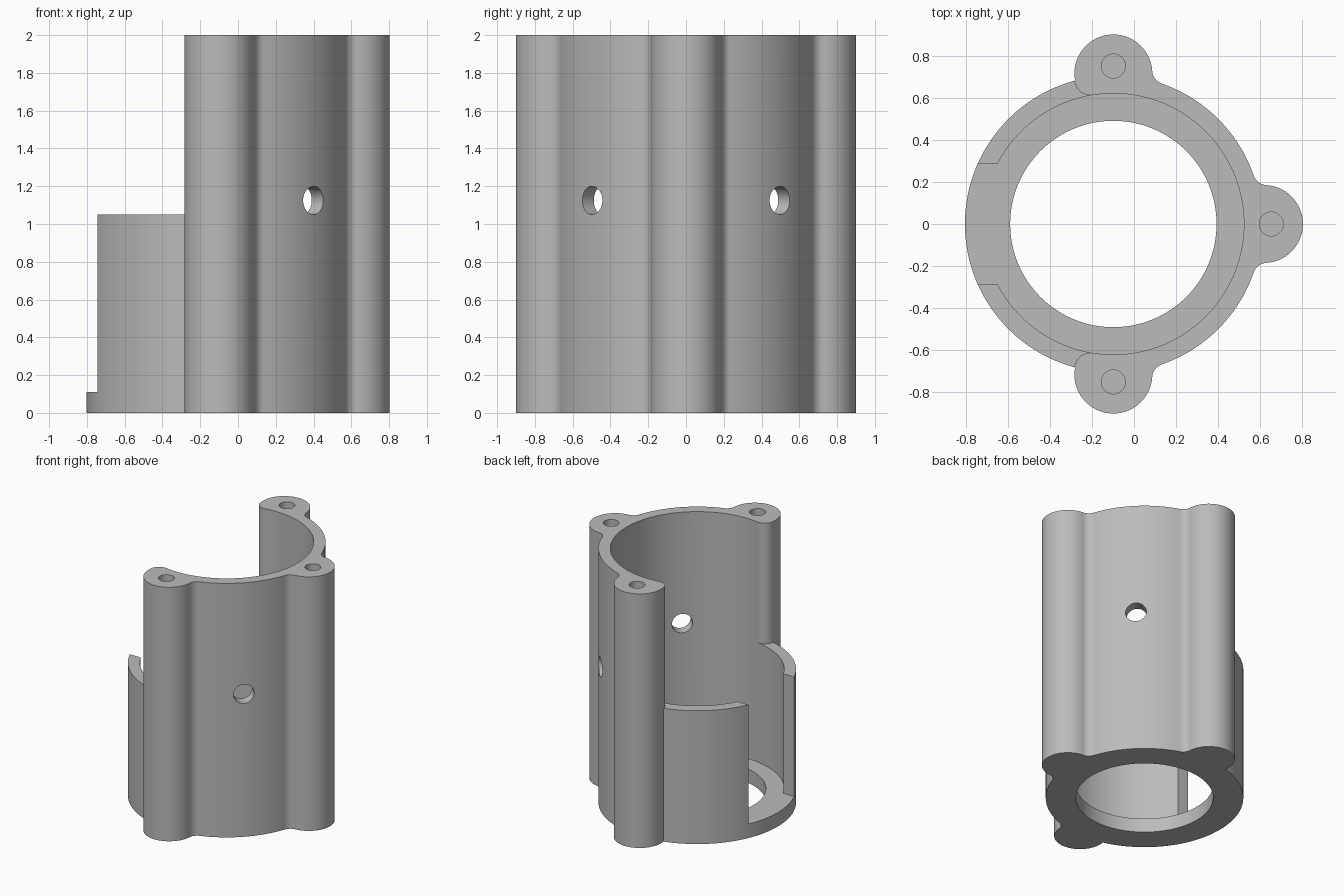
import bpy, bmesh
from math import sin, cos, acos, atan2, pi, radians
from mathutils import Vector

if "Cube" in bpy.data.objects:
    bpy.data.objects.remove(bpy.data.objects["Cube"], do_unlink=True)

CX = -0.098                      # tube axis
R_OUT, R_IN, R_FLOOR = 0.705, 0.62, 0.49
BOSS_D, BOSS_R, FILLET = 0.715, 0.185, 0.07
FLOOR_Z, STEP_Z, TOP_Z = 0.11, 1.05, 2.0

grey = bpy.data.materials.new("plain grey")
grey.use_nodes = True
colour = (0.5, 0.5, 0.5, 1)
grey.diffuse_color = colour
grey.node_tree.nodes["Principled BSDF"].inputs["Base Color"].default_value = colour


def arc(cx, cy, r, a0, a1, n):
    """Arc points, leaving out the end point."""
    return [(cx + r * cos(a0 + (a1 - a0) * i / n),
             cy + r * sin(a0 + (a1 - a0) * i / n)) for i in range(n)]


def prism(name, points, z0, z1):
    bm = bmesh.new()
    face = bm.faces.new([bm.verts.new((x + CX, y, z0)) for x, y in points])
    ext = bmesh.ops.extrude_face_region(bm, geom=[face])
    bmesh.ops.translate(bm, vec=(0, 0, z1 - z0),
                        verts=[v for v in ext["geom"] if isinstance(v, bmesh.types.BMVert)])
    bmesh.ops.recalc_face_normals(bm, faces=bm.faces)
    mesh = bpy.data.meshes.new(name)
    bm.to_mesh(mesh)
    bm.free()
    mesh.materials.append(grey)
    obj = bpy.data.objects.new(name, mesh)
    bpy.context.collection.objects.link(obj)
    return obj


def disc(r, n, x=0, y=0):
    return arc(x, y, r, 0, 2 * pi, n)


# Angles where the bosses blend into, or meet, the tube
fd = R_OUT + FILLET
phi = acos((fd**2 + BOSS_D**2 - (BOSS_R + FILLET)**2) / (2 * fd * BOSS_D))
beta = atan2(fd * sin(phi), fd * cos(phi) - BOSS_D)
theta = acos((R_OUT**2 + BOSS_D**2 - BOSS_R**2) / (2 * R_OUT * BOSS_D))
gamma = atan2(R_OUT * sin(theta), R_OUT * cos(theta) - BOSS_D)


def boss(t, a0, a1):
    return arc(BOSS_D * cos(t), BOSS_D * sin(t), BOSS_R, t + a0, t + a1, 40)


def fillet(t, side):
    ends = [t + side * beta + pi, t + side * phi + pi]
    if side < 0:
        ends.reverse()
    a = t + side * phi
    return arc(fd * cos(a), fd * sin(a), FILLET, ends[0], ends[1], 12)


def ring(a0, a1, n):
    return arc(0, 0, R_OUT, a0, a1, n)


# Outer body with three screw bosses
q = pi / 2
outline = (boss(-q, -gamma, beta) + fillet(-q, 1) + ring(-q + phi, -phi, 24)
           + fillet(0, -1) + boss(0, -beta, beta) + fillet(0, 1)
           + ring(phi, q - phi, 24) + fillet(q, -1) + boss(q, -beta, gamma)
           + ring(q + theta, 3 * q - theta, 72))
body = prism("tube_housing", outline, 0, TOP_Z)

# Cutters: bore, floor opening, open upper side, lower slot
cutters = [prism("bore_cutter", disc(R_IN, 144), FLOOR_Z, 2.2),
           prism("floor_opening_cutter", disc(R_FLOOR, 128), -0.2, 0.3)]
cx, cy, cr = -0.11, 0.687, 0.075
round_edge = arc(cx, cy, cr, pi, 1.5 * pi, 10) + [(cx, cy - cr)]
open_side = [(-1.2, cy)] + round_edge
open_side += [(x, -y) for x, y in reversed(open_side)]
cutters.append(prism("open_side_cutter", open_side, STEP_Z, 2.2))
cutters.append(prism("slot_cutter", [(-1, -0.285), (-0.4, -0.285), (-0.4, 0.285), (-1, 0.285)],
                     FLOOR_Z, 1.3))

# Blind screw holes in the bosses
for t in (-q, 0, q):
    cutters.append(prism("screw_hole_cutter",
                         disc(0.057, 32, 0.75 * cos(t), 0.75 * sin(t)), 1.6, 2.2))

# Round holes through the wall, between the bosses
for side in (-1, 1):
    d = Vector((1, side, 0)).normalized()
    bpy.ops.mesh.primitive_cylinder_add(
        vertices=40, radius=0.075, depth=0.5,
        location=d * 0.66 + Vector((CX, 0, 1.125)),
        rotation=(0, pi / 2, side * pi / 4))
    cutters.append(bpy.context.object)

bpy.ops.object.select_all(action="DESELECT")
bpy.context.view_layer.objects.active = body
body.select_set(True)
for cutter in cutters:
    cutter.hide_render = True
    mod = body.modifiers.new("cut", "BOOLEAN")
    mod.operation = "DIFFERENCE"
    mod.solver = "EXACT"
    mod.object = cutter
    bpy.ops.object.modifier_apply(modifier=mod.name)
    bpy.data.objects.remove(cutter, do_unlink=True)

bpy.ops.object.shade_smooth_by_angle(angle=radians(30))
